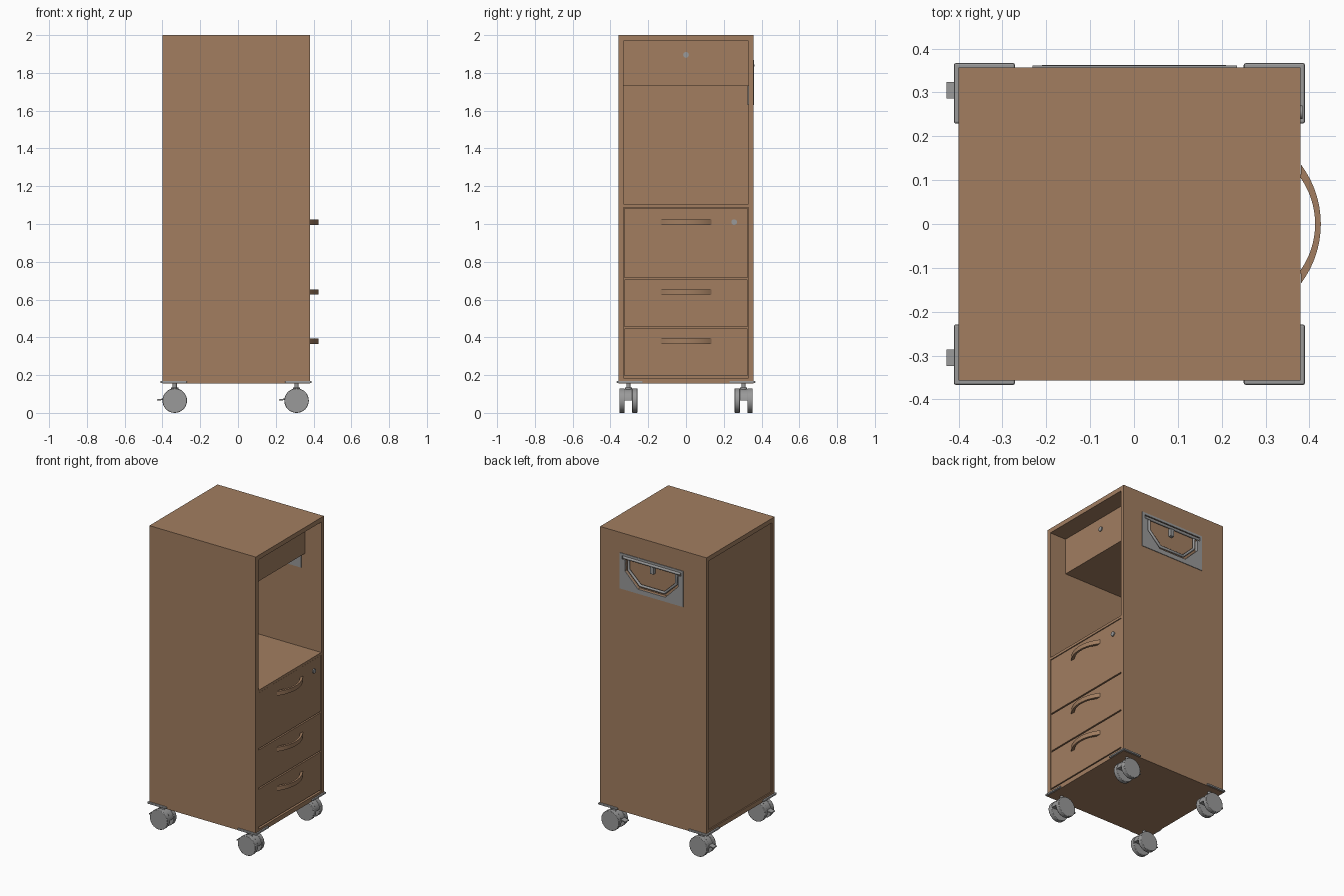
import bpy, bmesh, math
from mathutils import Vector

if "Cube" in bpy.data.objects:
    bpy.data.objects.remove(bpy.data.objects["Cube"])


def material(name, rgb):
    m = bpy.data.materials.new(name)
    m.diffuse_color = (*rgb, 1)
    m.use_nodes = True
    m.node_tree.nodes["Principled BSDF"].inputs["Base Color"].default_value = m.diffuse_color
    return m


WOOD = material("brown wood", (0.36, 0.208, 0.118))
METAL = material("grey metal", (0.32, 0.32, 0.32))


def make(name, bm, mat):
    bmesh.ops.recalc_face_normals(bm, faces=bm.faces)
    me = bpy.data.meshes.new(name)
    bm.to_mesh(me)
    bm.free()
    me.materials.append(mat)
    ob = bpy.data.objects.new(name, me)
    bpy.context.collection.objects.link(ob)
    return ob


def box(name, x, y, z, mat=WOOD):
    bm = bmesh.new()
    bmesh.ops.create_cube(bm, size=1)
    for v in bm.verts:
        v.co = Vector([(r[0] + r[1]) / 2 + c * (r[1] - r[0]) for r, c in zip((x, y, z), v.co)])
    return make(name, bm, mat)


def prism(name, pts, axis, lo, hi, mat=WOOD):
    """Extrude a 2D outline: axis 'y' uses (x, z) points, axis 'z' uses (x, y) points."""
    bm = bmesh.new()
    put = (lambda p: (p[0], lo, p[1])) if axis == 'y' else (lambda p: (p[0], p[1], lo))
    f = bm.faces.new([bm.verts.new(put(p)) for p in pts])
    ext = bmesh.ops.extrude_face_region(bm, geom=[f])
    d = Vector((0, hi - lo, 0)) if axis == 'y' else Vector((0, 0, hi - lo))
    bmesh.ops.translate(bm, vec=d, verts=[v for v in ext['geom'] if isinstance(v, bmesh.types.BMVert)])
    return make(name, bm, mat)


def smooth(ob):
    bpy.ops.object.select_all(action='DESELECT')
    ob.select_set(True)
    bpy.context.view_layer.objects.active = ob
    bpy.ops.object.shade_smooth_by_angle(angle=math.radians(35))
    return ob


def cylinder(name, centre, r, depth, axis, mat=METAL, seg=32):
    bpy.ops.mesh.primitive_cylinder_add(
        vertices=seg, radius=r, depth=depth, location=centre,
        rotation={'x': (0, math.pi / 2, 0), 'y': (math.pi / 2, 0, 0), 'z': (0, 0, 0)}[axis])
    ob = bpy.context.object
    ob.name = name
    ob.data.materials.append(mat)
    return smooth(ob)


def bevel(ob, width, seg=2):
    m = ob.modifiers.new("bevel", 'BEVEL')
    m.width, m.segments = width, seg
    return ob


def arc(cx, r, a0, a1, n, cy=0):
    return [(cx + r * math.cos(a0 + (a1 - a0) * i / n), cy + r * math.sin(a0 + (a1 - a0) * i / n))
            for i in range(n + 1)]


# Cabinet shell, open towards +x
XB, XF, W, IN = -0.40, 0.38, 0.357, 0.33
box("side_panel_front", (XB, XF), (-W, -IN), (0.155, 2.0))
side = box("side_panel_rear", (XB, XF), (IN, W), (0.155, 2.0))
box("top_panel", (XB, XF), (-IN, IN), (1.97, 2.0))
box("bottom_panel", (XB, XF), (-IN, IN), (0.155, 0.185))
box("back_panel", (XB + 0.008, XB + 0.03), (-IN, IN), (0.185, 1.97))
box("shelf", (XB + 0.03, XF), (-IN, IN), (1.088, 1.105))

# Upper locked compartment, set back from the opening
box("upper_compartment", (XB + 0.03, 0.26), (-IN, IN), (1.73, 1.97))
cylinder("upper_lock", (0.26, 0, 1.895), 0.015, 0.012, 'x')

# Three drawers with bow handles
for i, (z0, z1, hz) in enumerate([(0.715, 1.085, 1.01), (0.455, 0.706, 0.64), (0.195, 0.446, 0.38)]):
    box(f"drawer_{i + 1}", (XB + 0.03, 0.377), (-0.326, 0.326), (z0, z1))
    ro, ri = 0.225, 0.1835
    ao, ai = math.asin(0.135 / ro), math.asin(0.105 / ri)
    outline = arc(0.426 - ro, ro, -ao, ao, 20) + arc(0.413 - ri, ri, ai, -ai, 20)
    smooth(prism(f"drawer_handle_{i + 1}", outline, 'z', hz - 0.014, hz + 0.014))
cylinder("drawer_lock", (0.378, 0.255, 1.01), 0.015, 0.012, 'x')

# Grip plate let into the rear side, with a stepped pocket
plate = box("grip_plate", (-0.232, 0.235), (0.326, 0.361), (1.63, 1.867), METAL)
half = [(0.215, 1.852), (0.215, 1.828), (0.195, 1.828), (0.195, 1.755), (0.10, 1.66)]
pocket = half + [(-x, z) for x, z in reversed(half)]
cutter = prism("pocket_cutter", pocket, 'y', 0.338, 0.40, METAL)
cutter.hide_render = True
for ob in (side, plate):
    m = ob.modifiers.new("pocket", 'BOOLEAN')
    m.operation, m.object, m.solver = 'DIFFERENCE', cutter, 'EXACT'
    bpy.context.view_layer.objects.active = ob
    bpy.ops.object.modifier_apply(modifier=m.name)
bpy.data.objects.remove(cutter)

# Folding grip: hinge bar, bent rod and catch
cylinder("grip_hinge_bar", (0, 0.354, 1.84), 0.009, 0.42, 'x', seg=16)
rod = [(0.175, 1.835), (0.175, 1.765), (0.09, 1.683)]
rod += [(-x, z) for x, z in reversed(rod)]
cu = bpy.data.curves.new("grip_rod", 'CURVE')
cu.dimensions, cu.bevel_depth, cu.bevel_resolution, cu.use_fill_caps = '3D', 0.009, 2, True
sp = cu.splines.new('POLY')
sp.points.add(len(rod) - 1)
for p, (x, z) in zip(sp.points, rod):
    p.co = (x, 0.350, z, 1)
cu.materials.append(METAL)
bpy.context.collection.objects.link(bpy.data.objects.new("grip_rod", cu))
box("grip_catch", (-0.012, 0.012), (0.336, 0.358), (1.785, 1.835), METAL)

# Twin-wheel casters with corner plates and brake levers
R = 0.065
for xn, cx, px in (("back", -0.335, -0.341), ("front", 0.31, 0.32)):
    for yn, s in (("near", -1), ("far", 1)):
        n, cy, py = f"{xn}_{yn}", s * 0.305, s * 0.298
        bevel(box(f"corner_plate_{n}", (px - 0.07, px + 0.07), (py - 0.069, py + 0.069),
                  (0.157, 0.17), METAL), 0.005)
        cylinder(f"caster_stem_{n}", (cx, cy, 0.14), 0.011, 0.04, 'z', seg=20)
        cylinder(f"caster_collar_{n}", (cx, cy, 0.125), 0.019, 0.02, 'z', seg=20)
        for k in (-1, 1):
            w = cylinder(f"caster_wheel_{n}_{k}", (cx, cy + k * 0.034, R), R, 0.028, 'y')
            bevel(w, 0.003).modifiers["bevel"].limit_method = 'ANGLE'
        hood = arc(cx, R - 0.003, 0, math.pi, 16, R)
        smooth(prism(f"caster_hood_{n}", hood, 'y', cy - 0.022, cy + 0.022, METAL))
        lever = [(cx - 0.05, 0.085), (cx - 0.07, 0.075), (cx - 0.0925, 0.072),
                 (cx - 0.0925, 0.066), (cx - 0.07, 0.067), (cx - 0.05, 0.074)]
        prism(f"brake_lever_{n}", lever, 'y', cy - 0.019, cy + 0.019, METAL)
